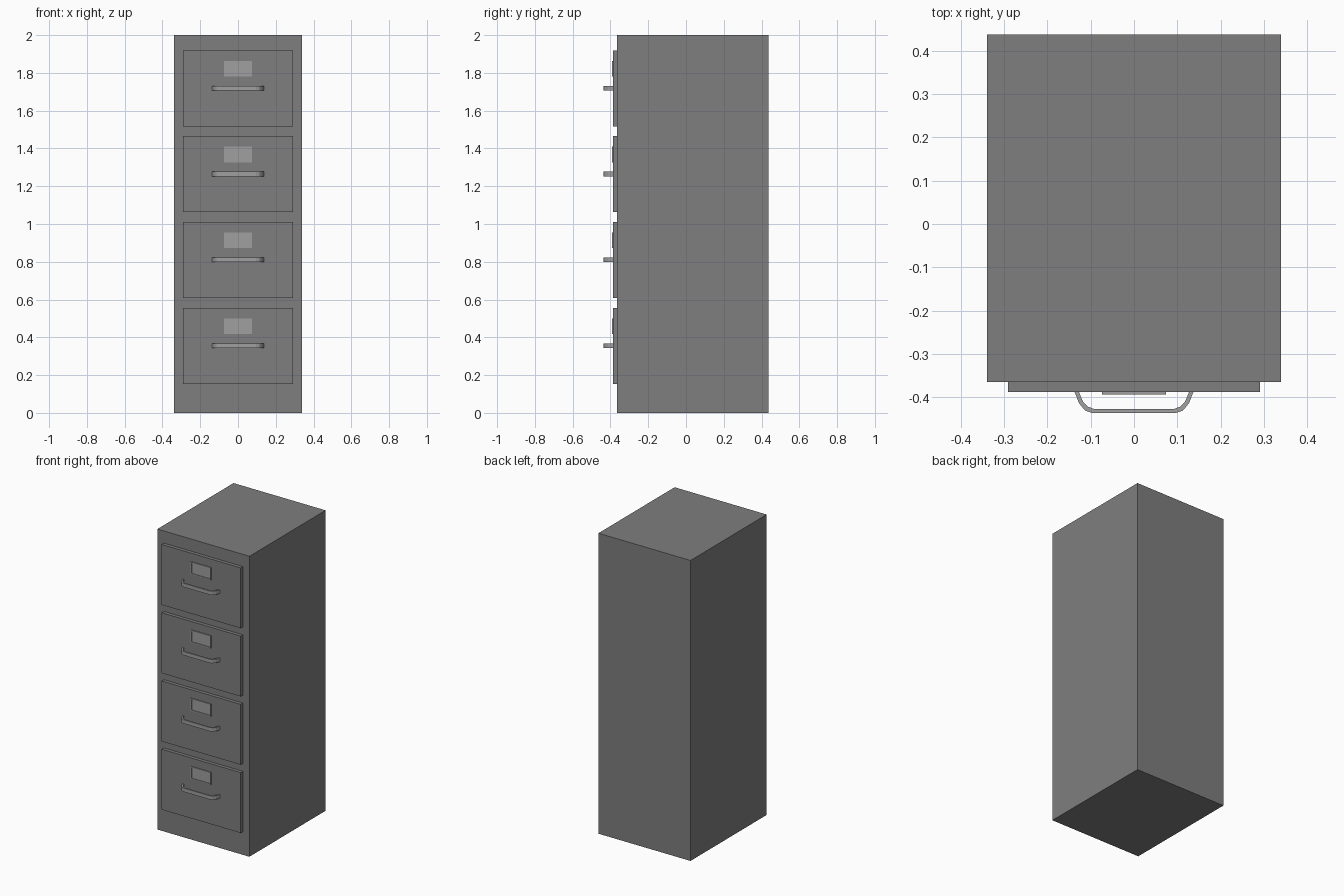
import bpy
import bmesh

cube = bpy.data.objects.get("Cube")
if cube:
    bpy.data.objects.remove(cube, do_unlink=True)


def make_material(name, value):
    mat = bpy.data.materials.new(name)
    mat.use_nodes = True
    color = (value, value, value, 1)
    mat.diffuse_color = color
    mat.node_tree.nodes["Principled BSDF"].inputs["Base Color"].default_value = color
    return mat


GREY = make_material("painted steel grey", 0.21)
LIGHT = make_material("light metal grey", 0.35)


def finish(bm, name, mat):
    bmesh.ops.recalc_face_normals(bm, faces=bm.faces)
    mesh = bpy.data.meshes.new(name)
    bm.to_mesh(mesh)
    bm.free()
    mesh.materials.append(mat)
    obj = bpy.data.objects.new(name, mesh)
    bpy.context.collection.objects.link(obj)
    return obj


def add_box(bm, x0, x1, y0, y1, z0, z1):
    verts = bmesh.ops.create_cube(bm, size=1)["verts"]
    for v in verts:
        v.co.x = x1 if v.co.x > 0 else x0
        v.co.y = y1 if v.co.y > 0 else y0
        v.co.z = z1 if v.co.z > 0 else z0


def box(name, mat, *bounds):
    bm = bmesh.new()
    add_box(bm, *bounds)
    return finish(bm, name, mat)


def label_frame(name, half_w, z0, z1, y0, y1, rim):
    """Thin raised rim around the label card."""
    bm = bmesh.new()
    outer = [(-half_w, z0), (half_w, z0), (half_w, z1), (-half_w, z1)]
    inner = [(-half_w + rim, z0 + rim), (half_w - rim, z0 + rim),
             (half_w - rim, z1 - rim), (-half_w + rim, z1 - rim)]
    rings = [[bm.verts.new((x, y, z)) for x, z in loop]
             for loop, y in ((outer, y1), (outer, y0), (inner, y0), (inner, y1))]
    for a, b in zip(rings, rings[1:] + rings[:1]):
        for i in range(4):
            j = (i + 1) % 4
            bm.faces.new((a[i], a[j], b[j], b[i]))
    return finish(bm, name, LIGHT)


def pull_handle(name, z, height):
    """Flat strap bent into a shallow bow, mirrored about x = 0."""
    half_outer = [(0.137, FACE), (0.127, -0.413), (0.113, -0.43), (0.095, -0.436)]
    half_inner = [(0.127, FACE), (0.118, -0.409), (0.107, -0.421), (0.093, -0.426)]
    mirrored = lambda pts: pts + [(-x, y) for x, y in reversed(pts)]
    bm = bmesh.new()
    rings = []
    for (ox, oy), (ix, iy) in zip(mirrored(half_outer), mirrored(half_inner)):
        rings.append([bm.verts.new((x, y, z + s * height / 2))
                      for x, y, s in ((ox, oy, -1), (ox, oy, 1), (ix, iy, 1), (ix, iy, -1))])
    for a, b in zip(rings, rings[1:]):
        for i in range(4):
            j = (i + 1) % 4
            bm.faces.new((a[i], a[j], b[j], b[i]))
    bm.faces.new(rings[0])
    bm.faces.new(rings[-1])
    return finish(bm, name, LIGHT)


# Cabinet shell
FRONT, FACE = -0.364, -0.387
box("cabinet_body", GREY, -0.339, 0.339, FRONT, 0.437, 0, 2)

# Four drawers, each with a label holder and a pull
for n in range(4):
    base = 0.154 + n * 0.4543
    tag = f"_{n + 1}"
    box("drawer_front" + tag, GREY, -0.291, 0.291, FACE, FRONT, base, base + 0.402)
    label_frame("label_frame" + tag, 0.074, base + 0.264, base + 0.347, FACE - 0.006, FACE, 0.006)
    box("label_card" + tag, LIGHT, -0.069, 0.069, FACE - 0.001, FACE, base + 0.269, base + 0.342)
    pull_handle("drawer_handle" + tag, base + 0.202, 0.025)
